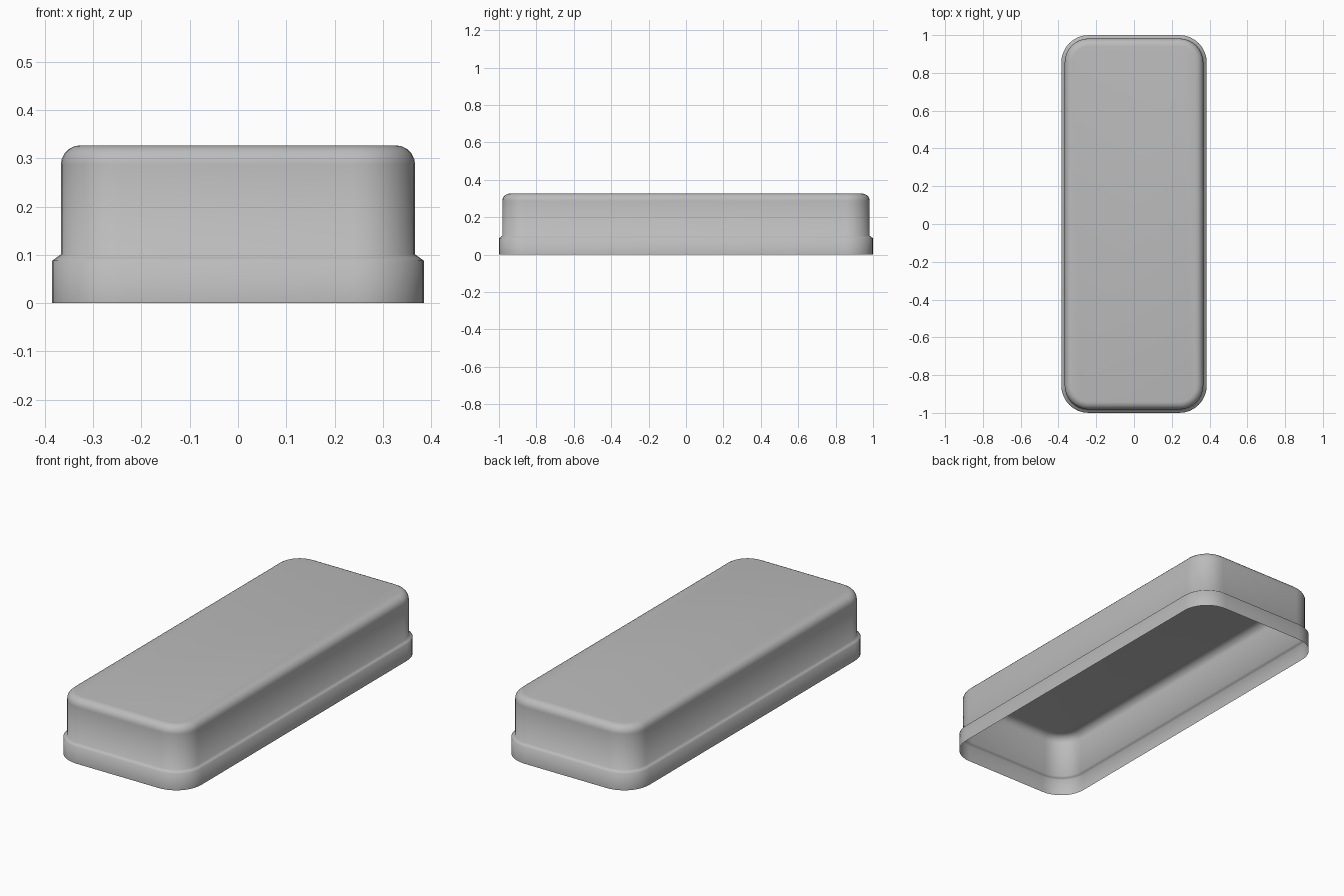
import bpy
import bmesh
from math import sin, cos, pi

if "Cube" in bpy.data.objects:
    bpy.data.objects.remove(bpy.data.objects["Cube"])

HALF_X, HALF_Y, HEIGHT = 0.385, 1.0, 0.327
CORNER = 0.145      # plan radius of the flared rim
STEP = 0.018        # how far the wall sits inside the rim
ROUND = 0.04        # radius of the top edge
CORNER_STEPS, ROUND_STEPS = 8, 5

grey = bpy.data.materials.new("plain grey")
grey.use_nodes = True
grey.diffuse_color = (0.5, 0.5, 0.5, 1)
grey.node_tree.nodes["Principled BSDF"].inputs["Base Color"].default_value = grey.diffuse_color


def rounded_outline(bm, inset, z):
    """Ring of vertices round a rounded rectangle, inset from the rim."""
    r = CORNER - inset
    ring = []
    for quarter, (sx, sy) in enumerate([(1, 1), (-1, 1), (-1, -1), (1, -1)]):
        for i in range(CORNER_STEPS + 1):
            a = (quarter + i / CORNER_STEPS) * pi / 2
            ring.append(bm.verts.new((sx * (HALF_X - CORNER) + r * cos(a),
                                      sy * (HALF_Y - CORNER) + r * sin(a), z)))
    return ring


# Wall profile as (inset, height): rim, sloped shoulder, wall, rounded top edge
profile = [(0, 0), (0, 0.088), (STEP * 0.45, 0.094), (STEP, 0.101)]
for i in range(ROUND_STEPS + 1):
    a = i / ROUND_STEPS * pi / 2
    profile.append((STEP + ROUND * (1 - cos(a)), HEIGHT - ROUND * (1 - sin(a))))

# Open-bottomed cover: a thin sheet joining the outlines, closed by the top
bm = bmesh.new()
rings = [rounded_outline(bm, inset, z) for inset, z in profile]
for low, high in zip(rings, rings[1:]):
    n = len(low)
    for i in range(n):
        j = (i + 1) % n
        bm.faces.new((low[i], low[j], high[j], high[i]))
bm.faces.new(rings[-1])
for face in bm.faces:
    face.smooth = True

mesh = bpy.data.meshes.new("cover")
bm.to_mesh(mesh)
bm.free()
mesh.materials.append(grey)
cover = bpy.data.objects.new("cover", mesh)
bpy.context.collection.objects.link(cover)
